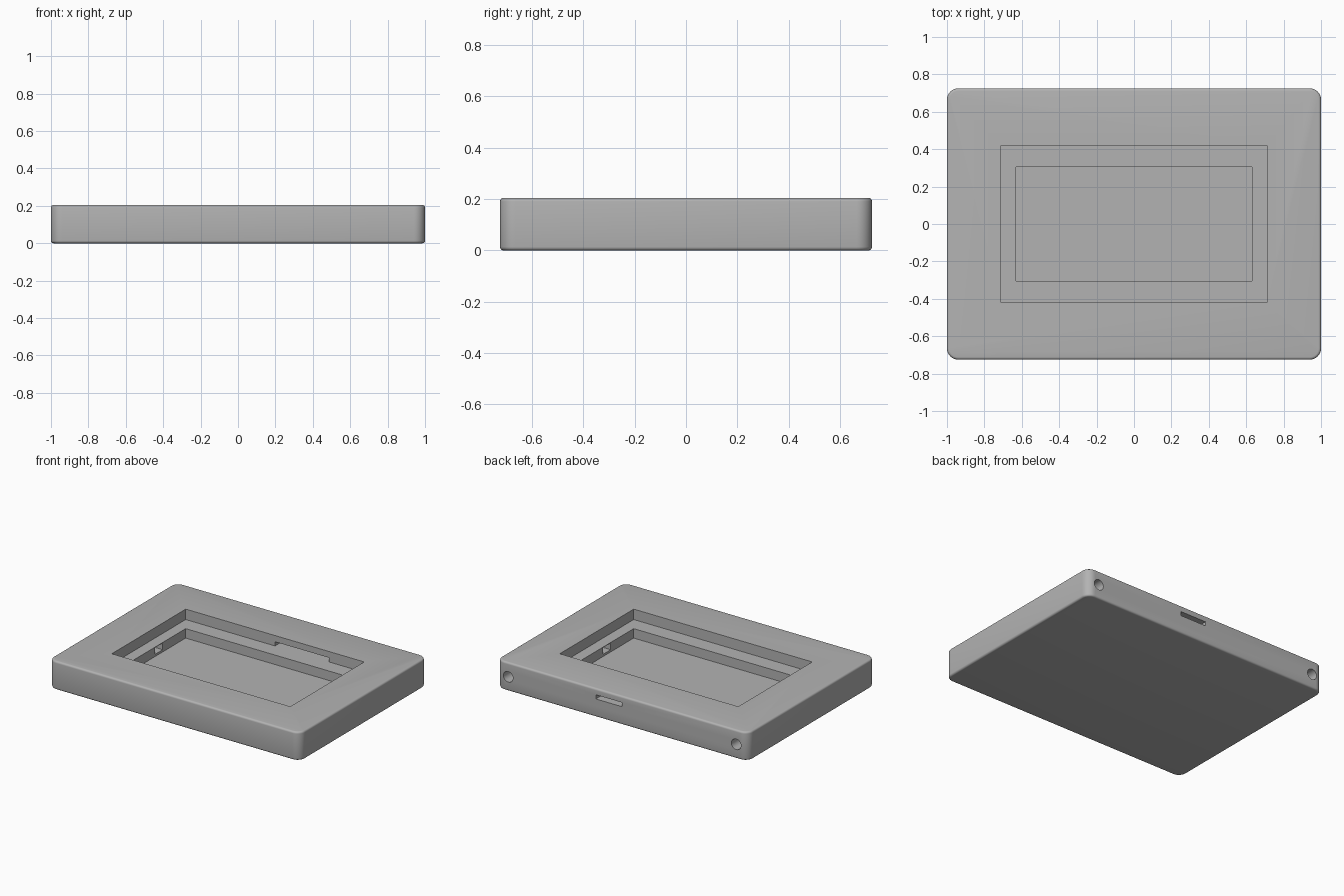
import bpy
import bmesh
import math
from mathutils import Matrix, Vector

cube = bpy.data.objects.get("Cube")
if cube:
    bpy.data.objects.remove(cube, do_unlink=True)

WIDTH, DEPTH, HEIGHT = 2.0, 1.45, 0.205
STEP_Z, FLOOR_Z = 0.13, 0.062

grey = bpy.data.materials.new("plain grey")
grey.use_nodes = True
colour = (0.45, 0.45, 0.45, 1)
grey.diffuse_color = colour
grey.node_tree.nodes["Principled BSDF"].inputs["Base Color"].default_value = colour


def add_object(name, bm):
    mesh = bpy.data.meshes.new(name)
    bm.to_mesh(mesh)
    bm.free()
    mesh.materials.append(grey)
    obj = bpy.data.objects.new(name, mesh)
    bpy.context.collection.objects.link(obj)
    return obj


def box_bmesh(low, high):
    low, high = Vector(low), Vector(high)
    bm = bmesh.new()
    bmesh.ops.create_cube(bm, size=1, matrix=Matrix.Translation((low + high) / 2)
                          @ Matrix.Diagonal((*(high - low), 1)))
    return bm


def box(name, low, high):
    return add_object(name, box_bmesh(low, high))


def rod_along_y(name, x, z, radius, y0, y1):
    bm = bmesh.new()
    place = Matrix.Translation((x, (y0 + y1) / 2, z)) @ Matrix.Rotation(math.pi / 2, 4, "X")
    bmesh.ops.create_cone(bm, cap_ends=True, segments=32, radius1=radius,
                          radius2=radius, depth=y1 - y0, matrix=place)
    return add_object(name, bm)


# Case body: rounded corners, then softened top and bottom rims
bm = box_bmesh((-WIDTH / 2, -DEPTH / 2, 0), (WIDTH / 2, DEPTH / 2, HEIGHT))
uprights = [e for e in bm.edges if abs(e.verts[0].co.z - e.verts[1].co.z) > 0.1]
bmesh.ops.bevel(bm, geom=uprights, offset=0.06, segments=8, profile=0.5, affect="EDGES")
rims = [e for e in bm.edges if abs(e.verts[0].co.z - e.verts[1].co.z) < 0.001]
bmesh.ops.bevel(bm, geom=rims, offset=0.014, segments=4, profile=0.5, affect="EDGES")
case = add_object("case_body", bm)

# Stepped screen recess
cutters = [
    box("upper_recess_cutter", (-0.71, -0.42, STEP_Z), (0.71, 0.42, 0.3)),
    box("lower_recess_cutter", (-0.63, -0.305, FLOOR_Z), (0.63, 0.305, 0.25)),
    # Port slot through the back, wider on the inside
    box("port_cavity_cutter", (0, 0.4, STEP_Z), (0.43, 0.56, 0.16)),
    box("port_slot_cutter", (0, 0.5, STEP_Z), (0.21, 0.8, 0.16)),
]
# Round bores from the back, each turning into the lower recess
for side, name in ((1, "left"), (-1, "right")):
    cutters.append(rod_along_y(name + "_bore_cutter", side * 0.907, 0.1025, 0.038, -0.045, 0.8))
    inner, outer = sorted((side * 0.6, side * 0.907))
    cutters.append(box(name + "_channel_cutter", (inner, -0.044, 0.078), (outer, 0.044, 0.126)))

bpy.ops.object.select_all(action="DESELECT")
case.select_set(True)
bpy.context.view_layer.objects.active = case
for cutter in cutters:
    cutter.hide_render = True
    cut = case.modifiers.new(cutter.name, "BOOLEAN")
    cut.operation = "DIFFERENCE"
    cut.solver = "EXACT"
    cut.object = cutter
    bpy.ops.object.modifier_apply(modifier=cut.name)
    bpy.data.objects.remove(cutter, do_unlink=True)

bpy.ops.object.shade_smooth_by_angle(angle=math.radians(30))
